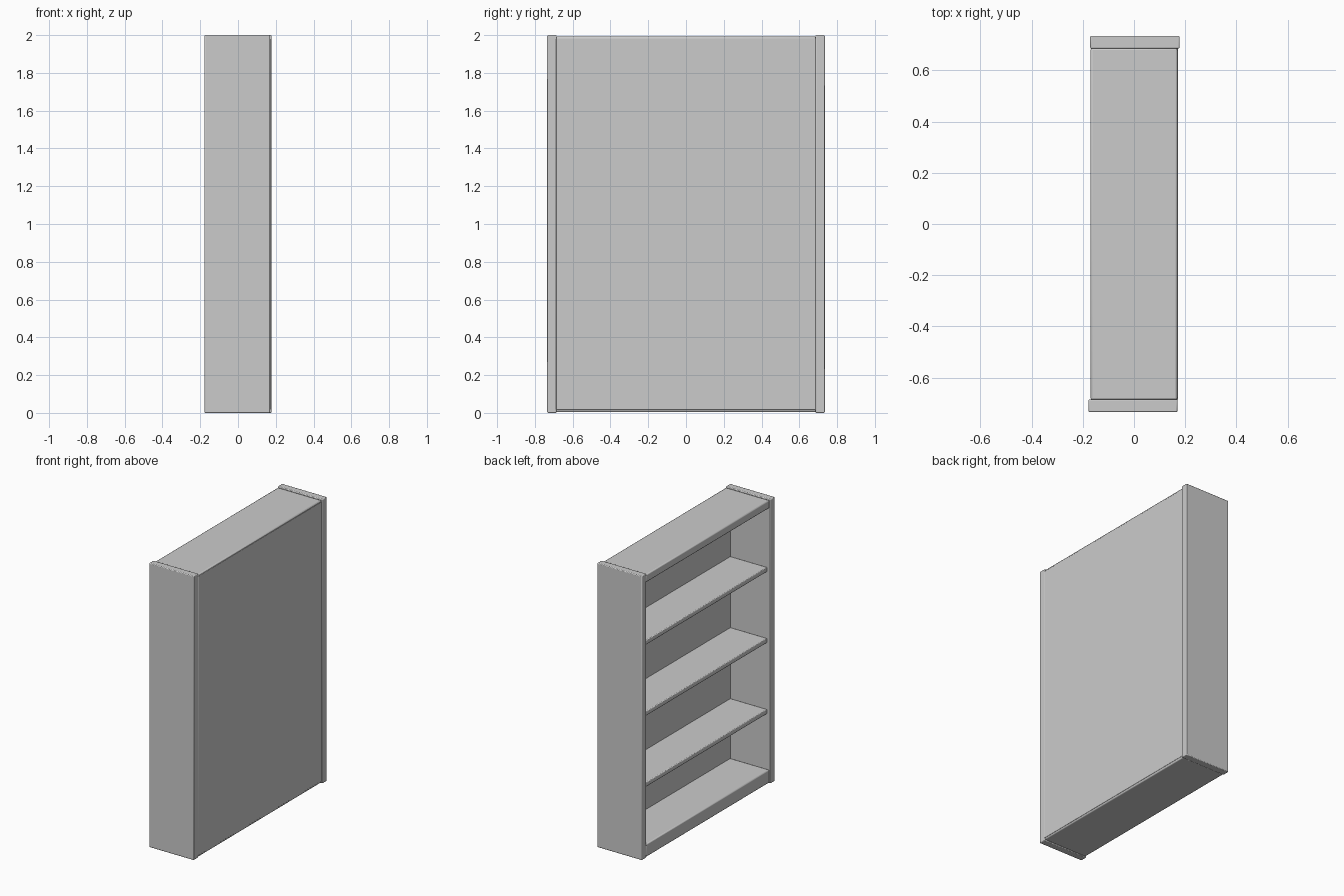
import bpy

if "Cube" in bpy.data.objects:
    bpy.data.objects.remove(bpy.data.objects["Cube"])


def board(name, x, y, z, bevel=0.005):
    """Board spanning the given (min, max) ranges, with softened edges."""
    bpy.ops.mesh.primitive_cube_add(size=1)
    ob = bpy.context.object
    ob.name = name
    ob.location = [(a + b) / 2 for a, b in (x, y, z)]
    ob.scale = [b - a for a, b in (x, y, z)]
    bpy.ops.object.transform_apply(location=False, rotation=False, scale=True)
    mod = ob.modifiers.new("soft_edges", "BEVEL")
    mod.width = bevel
    mod.segments = 2
    bpy.ops.object.shade_smooth_by_angle()
    return ob


INNER = (-0.687, 0.687)

# Upright sides, set very slightly out of line with each other
board("side_panel_front", (-0.178, 0.170), (-0.735, -0.685), (0, 2))
board("side_panel_rear", (-0.171, 0.178), (0.685, 0.735), (0, 2))

# Top and base boards
board("top_board", (-0.170, 0.169), INNER, (1.937, 1.992), 0.007)
board("base_board", (-0.170, 0.169), INNER, (0.004, 0.095), 0.007)

# Closed back, open side faces -x
board("back_panel", (0.133, 0.171), INNER, (0.016, 1.982), 0.002)

# Three evenly spaced shelves, set back from the opening
for i, z in enumerate((0.5, 1.0, 1.5)):
    board(f"shelf_{i + 1}", (-0.152, 0.140), INNER, (z - 0.016, z + 0.016))
